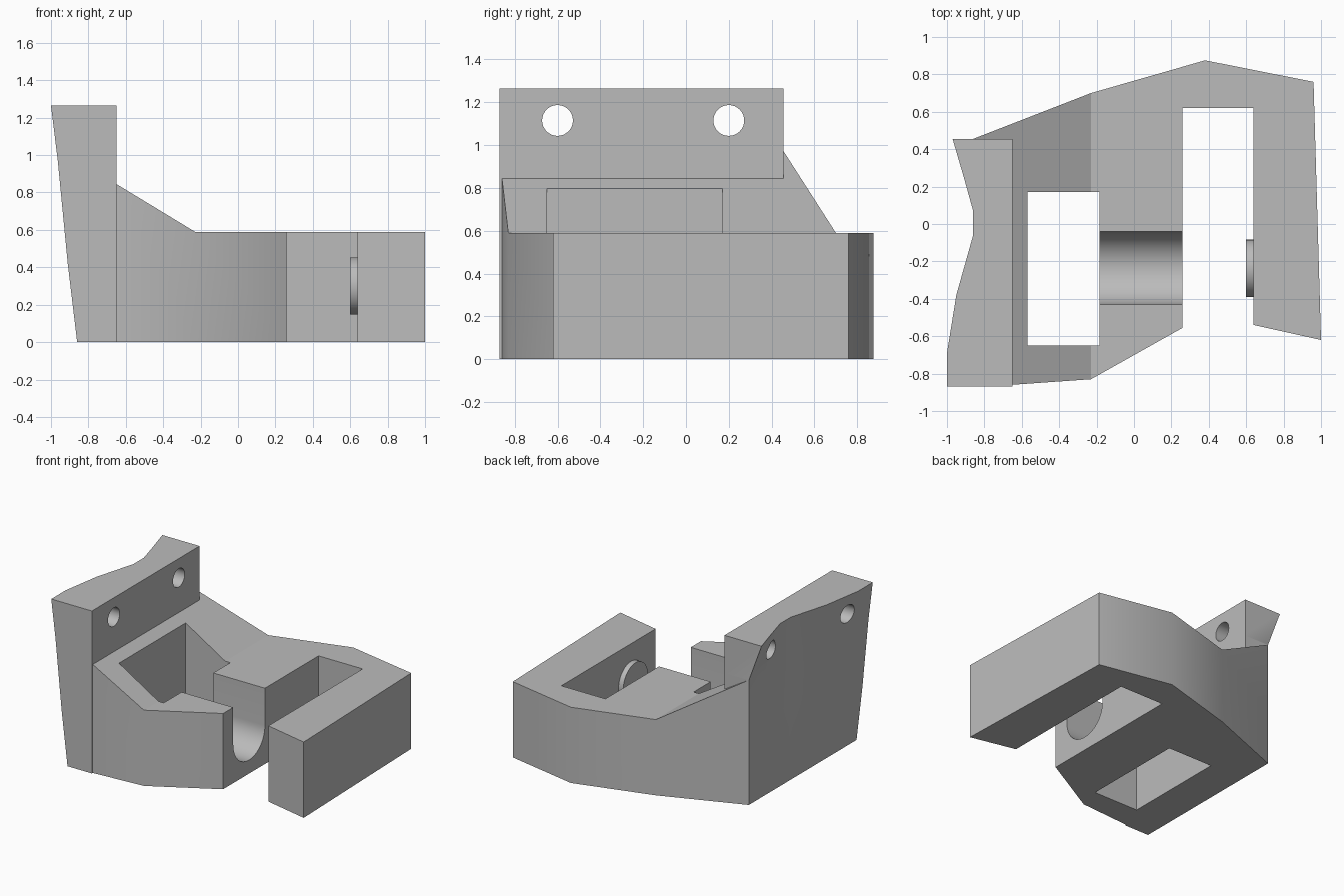
import bpy, bmesh, math
from mathutils import Vector

cube = bpy.data.objects.get("Cube")
if cube:
    bpy.data.objects.remove(cube, do_unlink=True)

grey = bpy.data.materials.new("plain grey")
grey.use_nodes = True
grey.diffuse_color = (0.5, 0.5, 0.5, 1)
grey.node_tree.nodes["Principled BSDF"].inputs["Base Color"].default_value = (0.5, 0.5, 0.5, 1)


def add_object(name, bm):
    bmesh.ops.recalc_face_normals(bm, faces=bm.faces[:])
    mesh = bpy.data.meshes.new(name)
    bm.to_mesh(mesh)
    bm.free()
    mesh.materials.append(grey)
    obj = bpy.data.objects.new(name, mesh)
    bpy.context.collection.objects.link(obj)
    return obj


def loft(name, rings):
    """Join matching rings of points into a closed solid."""
    bm = bmesh.new()
    rows = [[bm.verts.new(p) for p in ring] for ring in rings]
    n = len(rows[0])
    for low, high in zip(rows, rows[1:]):
        for i in range(n):
            j = (i + 1) % n
            bm.faces.new((low[i], low[j], high[j], high[i]))
    bm.faces.new(rows[0][::-1])
    bm.faces.new(rows[-1])
    return add_object(name, bm)


def prism(name, outline, axis, start, end):
    """Extrude a 2D outline along x, y or z."""
    def place(p, d):
        q = list(p)
        q.insert("xyz".index(axis), d)
        return Vector(q)
    return loft(name, [[place(p, d) for p in outline] for d in (start, end)])


def arc(cy, cz, r, a0, a1, steps):
    return [(cy + r * math.cos(math.radians(a0 + (a1 - a0) * i / steps)),
             cz + r * math.sin(math.radians(a0 + (a1 - a0) * i / steps)))
            for i in range(steps + 1)]


def combine(target, other, operation):
    mod = target.modifiers.new(other.name, "BOOLEAN")
    mod.operation, mod.object, mod.solver = operation, other, "EXACT"
    bpy.context.view_layer.objects.active = target
    bpy.ops.object.modifier_apply(modifier=mod.name)
    bpy.data.objects.remove(other, do_unlink=True)


# Body: angular plan with a hooked arm on the left side
plan = [(-0.70, -0.863), (-0.23, -0.83), (0.26, -0.555), (0.26, 0.62), (0.64, 0.62),
        (0.64, -0.54), (1.0, -0.62), (0.96, 0.76), (0.38, 0.875), (-0.23, 0.70),
        (-0.86, 0.455), (-0.70, 0.40)]
body = prism("bracket_body", plan, "z", 0, 1.2)

# Flat top that slopes up towards the mounting plate
roof = [(-0.23, 0.59), (2, 0.59), (2, 2), (-1.5, 2), (-1.5, 1.361)]
combine(body, prism("roof_cutter", roof, "y", -2, 2), "DIFFERENCE")

# Rectangular well through the body
well = [(-0.57, -0.65), (-0.185, -0.65), (-0.185, 0.17), (-0.57, 0.17)]
combine(body, prism("well_cutter", well, "z", -0.5, 1.5), "DIFFERENCE")

# Round-bottomed channel from the well to the open gap
channel = arc(-0.235, 0.30, 0.195, 180, 360, 24) + [(-0.04, 1.5), (-0.43, 1.5)]
combine(body, prism("channel_cutter", channel, "x", -0.4, 0.45), "DIFFERENCE")

# Mounting plate: the outer side leans out at both ends, hollow in the middle
rim = [(-0.97, 0.455), (-0.91, 0.25), (-0.86, 0.07), (-0.86, -0.06),
       (-0.95, -0.38), (-1.0, -0.69), (-1.0, -0.87)]
levels = [(0, 0, 0), (0.42, 0.36, 0), (0.97, 0.74, 0), (1.265, 1, 1)]
rings = []
for z, front_lean, back_lean in levels:
    ring = [(-0.86 + (x + 0.86) * (front_lean if y < 0 else back_lean), y, z) for x, y in rim]
    rings.append(ring + [(-0.65, -0.87, z), (-0.65, 0.455, z)])
plate = loft("mounting_plate", rings)

# Two screw holes
for y in (-0.6, 0.2):
    hole = arc(y, 1.115, 0.072, 0, 360, 32)[:-1]
    combine(plate, prism("hole_cutter", hole, "x", -1.5, 0), "DIFFERENCE")
combine(body, plate, "UNION")

# Round boss on the inner wall of the arm
boss = prism("arm_boss", arc(-0.237, 0.30, 0.153, 0, 360, 48)[:-1], "x", 0.60, 0.66)

for obj in (body, boss):
    bpy.ops.object.select_all(action="DESELECT")
    obj.select_set(True)
    bpy.context.view_layer.objects.active = obj
    bpy.ops.object.shade_smooth_by_angle(angle=math.radians(30))
